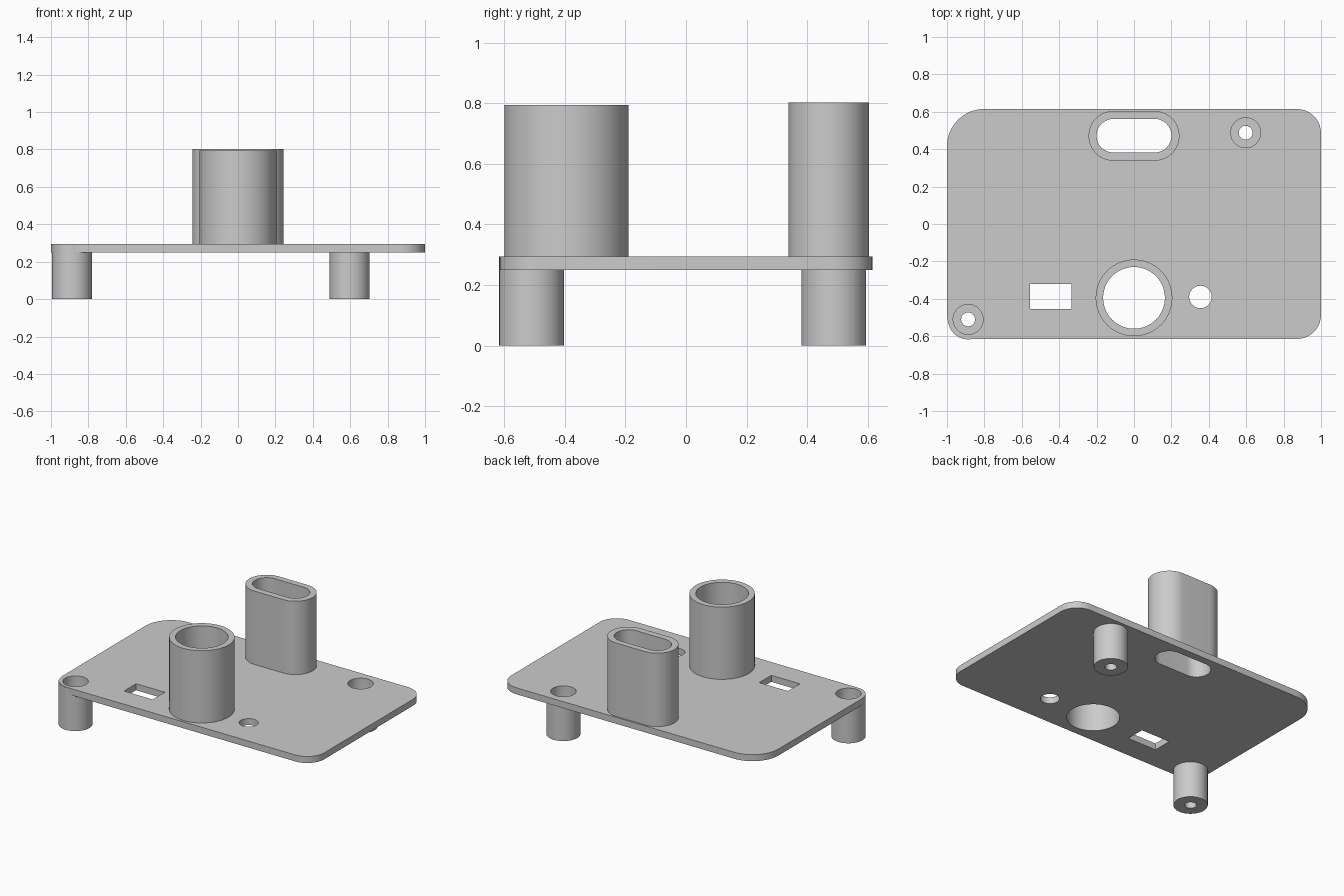
import bpy, bmesh
from math import cos, sin, pi, radians
from mathutils import Matrix, Vector

cube = bpy.data.objects.get("Cube")
if cube:
    bpy.data.objects.remove(cube, do_unlink=True)

grey = bpy.data.materials.new("light grey plastic")
grey.use_nodes = True
colour = (0.6, 0.6, 0.6, 1)
grey.diffuse_color = colour
grey.node_tree.nodes["Principled BSDF"].inputs["Base Color"].default_value = colour

PLATE_BOTTOM, PLATE_TOP = 0.25, 0.295


def rounded(cx, cy, hx, hy, radii, steps=16):
    """Rectangle outline; corner radii run counter-clockwise from +x +y."""
    points = []
    for i, ((sx, sy), r) in enumerate(zip([(1, 1), (-1, 1), (-1, -1), (1, -1)], radii)):
        n = steps if r else 0
        for k in range(n + 1):
            a = pi / 2 * (i + k / max(n, 1))
            points.append((cx + sx * (hx - r) + r * cos(a),
                           cy + sy * (hy - r) + r * sin(a)))
    # drop the doubled points where neighbouring arcs meet
    return [p for i, p in enumerate(points)
            if (Vector(p) - Vector(points[i - 1])).length > 1e-5]


def circle(cx, cy, r):
    return rounded(cx, cy, r, r, [r] * 4)


def slot(cx, cy, hx, hy):
    return rounded(cx, cy, hx, hy, [hy] * 4)


def finish(obj):
    bm = bmesh.new()
    bm.from_mesh(obj.data)
    bmesh.ops.remove_doubles(bm, verts=bm.verts, dist=1e-5)
    bmesh.ops.recalc_face_normals(bm, faces=bm.faces)
    bm.to_mesh(obj.data)
    bm.free()
    obj.data.materials.clear()
    obj.data.materials.append(grey)
    bpy.ops.object.select_all(action='DESELECT')
    obj.select_set(True)
    bpy.context.view_layer.objects.active = obj
    bpy.ops.object.shade_smooth_by_angle(angle=radians(30))


def extrude(name, outlines, z0, z1):
    """First outline is the outside, the rest are holes."""
    curve = bpy.data.curves.new(name, 'CURVE')
    curve.dimensions = '2D'
    curve.fill_mode = 'BOTH'
    curve.extrude = (z1 - z0) / 2
    for outline in outlines:
        spline = curve.splines.new('POLY')
        spline.points.add(len(outline) - 1)
        for point, (x, y) in zip(spline.points, outline):
            point.co = (x, y, 0, 1)
        spline.use_cyclic_u = True
    obj = bpy.data.objects.new(name, curve)
    obj.location.z = (z0 + z1) / 2
    bpy.context.collection.objects.link(obj)
    bpy.ops.object.select_all(action='DESELECT')
    obj.select_set(True)
    bpy.context.view_layer.objects.active = obj
    bpy.ops.object.convert(target='MESH')
    finish(bpy.context.view_layer.objects.active)


def lathe(name, profile, x, y):
    bm = bmesh.new()
    verts = [bm.verts.new((r, 0, z)) for r, z in profile]
    edges = [bm.edges.new((verts[i - 1], verts[i])) for i in range(len(verts))]
    bmesh.ops.spin(bm, geom=verts + edges, cent=(0, 0, 0), axis=(0, 0, 1),
                   angle=2 * pi, steps=64, use_merge=True)
    bm.transform(Matrix.Translation((x, y, 0)))
    mesh = bpy.data.meshes.new(name)
    bm.to_mesh(mesh)
    bm.free()
    obj = bpy.data.objects.new(name, mesh)
    bpy.context.collection.objects.link(obj)
    finish(obj)


posts = {"front_right_post": (-0.887, -0.51), "back_left_post": (0.597, 0.488)}
POST_R, BORE_R, SCREW_R, FLOOR = 0.107, 0.08, 0.037, 0.045
tube_bore = circle(0, -0.395, 0.165)
slot_bore = slot(0, 0.472, 0.2, 0.09)

# Base plate with one larger corner and all its openings
extrude("base_plate",
        [rounded(0, 0, 1, 0.615, [0.13, 0.2, 0.13, 0.13]),
         tube_bore, slot_bore,
         circle(0.355, -0.39, 0.06),
         rounded(-0.445, -0.388, 0.11, 0.066, [0] * 4)]
        + [circle(x, y, BORE_R) for x, y in posts.values()],
        PLATE_BOTTOM, PLATE_TOP)

# Upright sleeves
extrude("round_sleeve", [circle(0, -0.395, 0.205), tube_bore], PLATE_TOP, 0.795)
extrude("oval_sleeve", [slot(0, 0.471, 0.243, 0.133), slot_bore], PLATE_TOP, 0.803)

# Counterbored mounting posts, running up into the plate
for name, (x, y) in posts.items():
    lathe(name, [(SCREW_R, 0), (POST_R, 0), (POST_R, PLATE_TOP - 0.001),
                 (BORE_R + 0.002, PLATE_TOP - 0.001), (BORE_R, PLATE_BOTTOM),
                 (BORE_R, FLOOR), (SCREW_R, FLOOR)], x, y)
